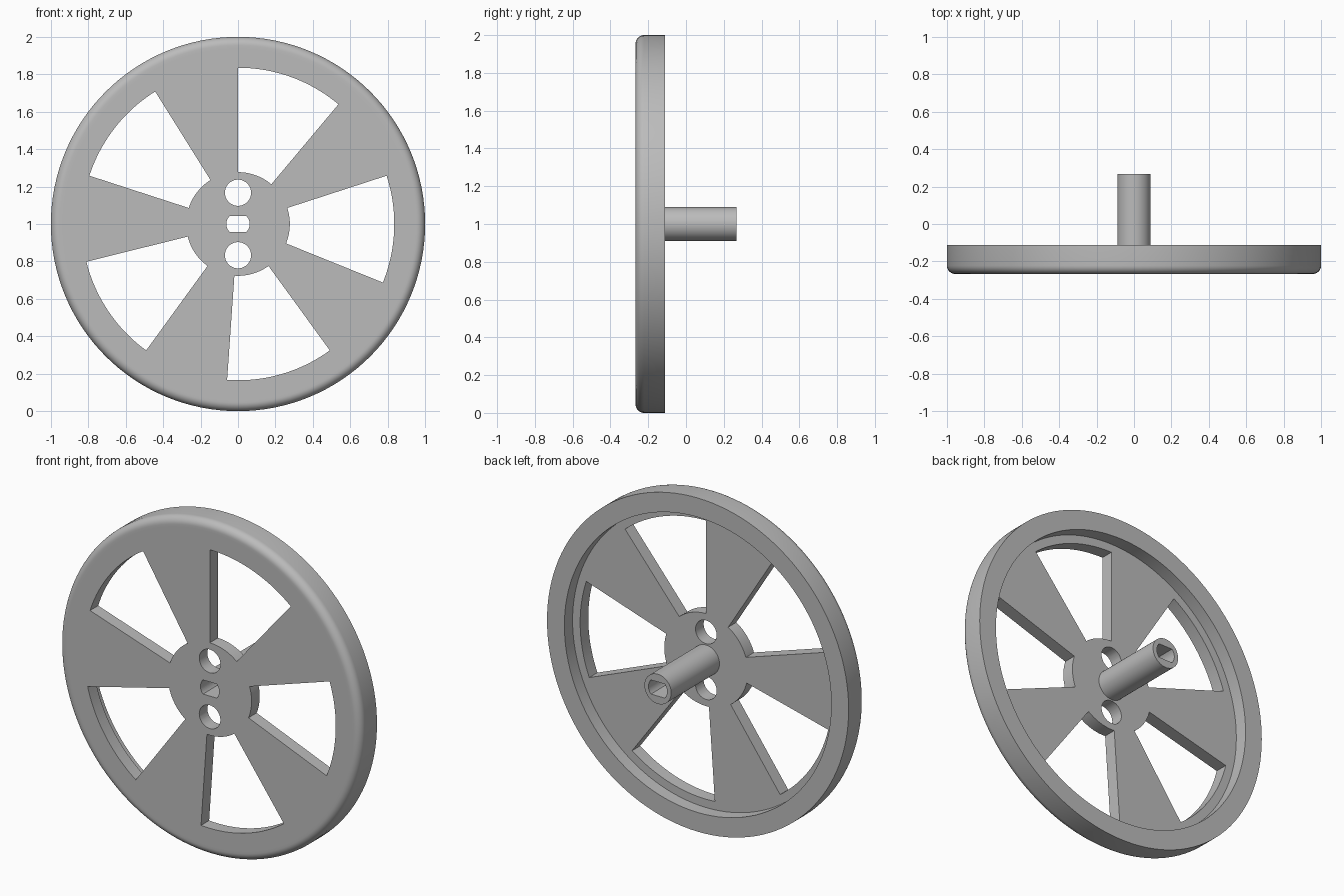
import bpy, bmesh
from math import sin, cos, pi, radians, sqrt
from mathutils import Matrix

if "Cube" in bpy.data.objects:
    bpy.data.objects.remove(bpy.data.objects["Cube"], do_unlink=True)

CZ = 1.0                                  # axle height
FRONT, WEB_BACK, RIM_BACK, TIP = -0.267, -0.19, -0.112, 0.267
FILLET = 0.045

grey = bpy.data.materials.new("plain grey")
grey.use_nodes = True
grey.diffuse_color = (0.5, 0.5, 0.5, 1)
grey.node_tree.nodes["Principled BSDF"].inputs["Base Color"].default_value = grey.diffuse_color


def finish(name, bm):
    bmesh.ops.recalc_face_normals(bm, faces=bm.faces)
    mesh = bpy.data.meshes.new(name)
    bm.to_mesh(mesh)
    bm.free()
    mesh.materials.append(grey)
    obj = bpy.data.objects.new(name, mesh)
    bpy.context.collection.objects.link(obj)
    return obj


def arc(radius, start, end, steps, cx=0, cz=CZ):
    """Points on an arc in the x-z plane, angles in degrees."""
    angles = [radians(start + (end - start) * i / steps) for i in range(steps + 1)]
    return [(cx + radius * cos(a), cz + radius * sin(a)) for a in angles]


def prism(name, points, y0, y1):
    """Extrude an x-z outline along y."""
    bm = bmesh.new()
    face = bm.faces.new([bm.verts.new((x, y0, z)) for x, z in points])
    side = bmesh.ops.extrude_face_region(bm, geom=[face])
    verts = [g for g in side["geom"] if isinstance(g, bmesh.types.BMVert)]
    bmesh.ops.translate(bm, verts=verts, vec=(0, y1 - y0, 0))
    return finish(name, bm)


def lathe(name, profile, segments):
    """Turn (radius, y) points about the axle."""
    bm = bmesh.new()
    verts = [bm.verts.new((r, y, 0)) for r, y in profile]
    edges = [bm.edges.new(pair) for pair in zip(verts, verts[1:])]
    bmesh.ops.spin(bm, geom=verts + edges, cent=(0, 0, 0), axis=(0, 1, 0),
                   angle=2 * pi, steps=segments)
    bmesh.ops.remove_doubles(bm, verts=bm.verts, dist=1e-4)
    bmesh.ops.transform(bm, matrix=Matrix.Translation((0, 0, CZ)), verts=bm.verts)
    return finish(name, bm)


def cut(obj, cutters):
    for c in cutters:
        mod = obj.modifiers.new("cut", 'BOOLEAN')
        mod.operation, mod.solver, mod.object = 'DIFFERENCE', 'EXACT', c
    graph = bpy.context.evaluated_depsgraph_get()
    mesh = bpy.data.meshes.new_from_object(obj.evaluated_get(graph))
    obj.modifiers.clear()
    obj.data = mesh


# Wheel: rounded front edge, thin web, deeper rim at the back
fillet = [(1 - FILLET + FILLET * sin(a), FRONT + FILLET - FILLET * cos(a))
          for a in (pi / 2 * i / 8 for i in range(9))]
wheel = lathe("wheel", [(0, FRONT), (0.94, FRONT)] + fillet
              + [(1, RIM_BACK), (0.885, RIM_BACK), (0.885, WEB_BACK), (0, WEB_BACK)], 128)

# Hollow shaft, seated in the web
shaft = prism("shaft", arc(0.089, 0, 354, 59), WEB_BACK - 0.01, TIP)

# Five sector windows
cutters = []
for i in range(5):
    top = 90 - 72 * i
    outline = arc(0.835, top, top - 40, 20) + arc(0.277, top - 40, top, 14)
    cutters.append(prism("window_cutter", outline, -0.5, 0))

# Two round hub holes
for dz in (-0.167, 0.167):
    cutters.append(prism("hole_cutter", arc(0.07, 0, 352.5, 47, 0, CZ + dz), -0.5, 0))

# Bore with two flats
half = 43
bore = prism("bore_cutter", arc(0.062, -half, half, 12) + arc(0.062, 180 - half, 180 + half, 12),
             -0.5, 0.5)

cut(wheel, cutters + [bore])
cut(shaft, [bore])
for c in cutters + [bore]:
    bpy.data.objects.remove(c, do_unlink=True)

# Smooth round surfaces, keep edges crisp
bpy.ops.object.select_all(action='DESELECT')
for obj in (wheel, shaft):
    obj.select_set(True)
bpy.context.view_layer.objects.active = wheel
bpy.ops.object.shade_smooth_by_angle(angle=radians(30))
